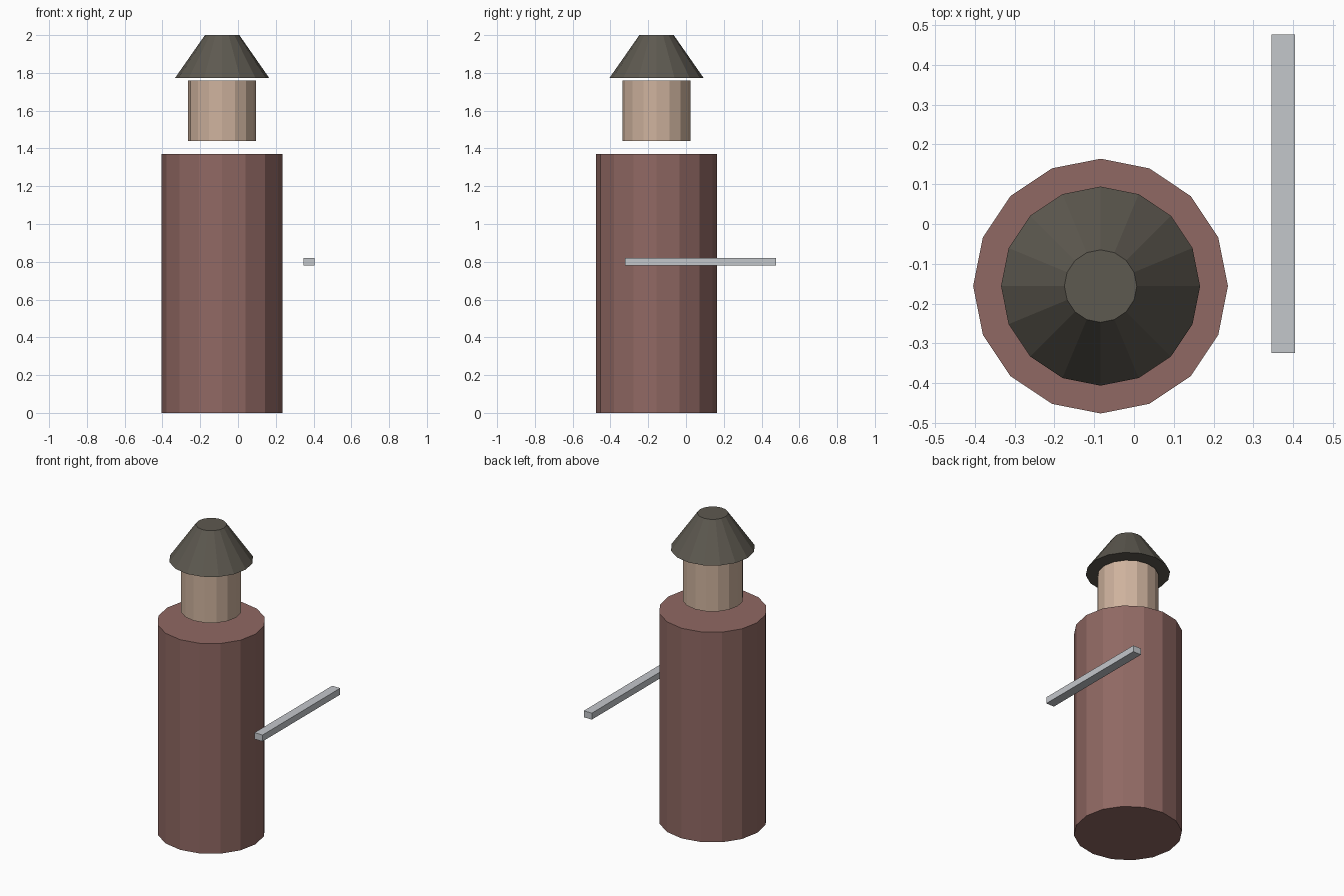
import bpy

if "Cube" in bpy.data.objects:
    bpy.data.objects.remove(bpy.data.objects["Cube"])

CX, CY = -0.084, -0.156   # shared axis of the round parts


def paint(obj, name, color):
    obj.name = name
    mat = bpy.data.materials.new(name + "_colour")
    mat.diffuse_color = (*color, 1)
    mat.use_nodes = True
    mat.node_tree.nodes["Principled BSDF"].inputs["Base Color"].default_value = mat.diffuse_color
    obj.data.materials.append(mat)


def round_part(name, r_bottom, r_top, z0, z1, color):
    bpy.ops.mesh.primitive_cone_add(vertices=16, radius1=r_bottom, radius2=r_top,
                                    depth=z1 - z0, location=(CX, CY, (z0 + z1) / 2))
    paint(bpy.context.object, name, color)


# Stacked figure: body, head, hat (small gaps between them)
round_part("body", 0.32, 0.32, 0.0, 1.37, (0.28, 0.14, 0.125))
round_part("head", 0.18, 0.18, 1.44, 1.76, (0.62, 0.45, 0.34))
round_part("hat", 0.25, 0.091, 1.772, 2.0, (0.11, 0.10, 0.08))

# Floating bar beside the body
bpy.ops.mesh.primitive_cube_add(size=1, location=(0.375, 0.076, 0.80))
bar = bpy.context.object
bar.scale = (0.058, 0.80, 0.042)
bpy.ops.object.transform_apply(location=False, rotation=False, scale=True)
paint(bar, "held_bar", (0.55, 0.57, 0.60))
